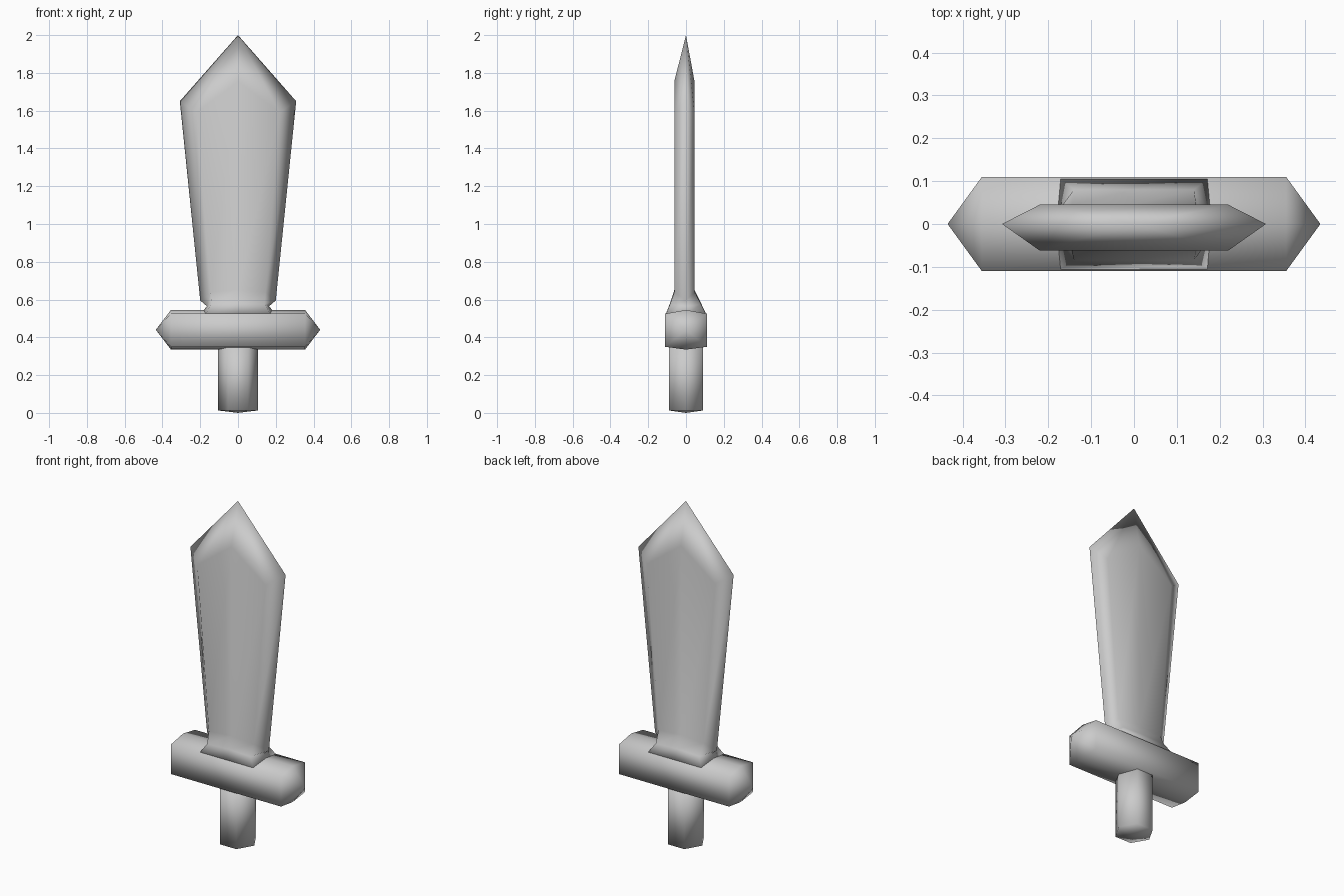
import bpy, bmesh, math

if "Cube" in bpy.data.objects:
    bpy.data.objects.remove(bpy.data.objects["Cube"])

steel = bpy.data.materials.new("plain_grey")
steel.diffuse_color = (0.6, 0.6, 0.6, 1)
steel.use_nodes = True
steel.node_tree.nodes["Principled BSDF"].inputs["Base Color"].default_value = steel.diffuse_color


def loft(name, rings, start=None, end=None):
    """Skin a list of point rings, closing each end with a fan to a point or a flat cap."""
    bm = bmesh.new()
    rows = [[bm.verts.new(p) for p in ring] for ring in rings]
    n = len(rows[0])
    for a, b in zip(rows, rows[1:]):
        for i in range(n):
            j = (i + 1) % n
            bm.faces.new((a[i], a[j], b[j], b[i]))
    for row, point in ((rows[0], start), (rows[-1], end)):
        if point is None:
            bm.faces.new(row)
        else:
            v = bm.verts.new(point)
            for i in range(n):
                bm.faces.new((row[i], row[(i + 1) % n], v))
    bmesh.ops.recalc_face_normals(bm, faces=bm.faces)
    for f in bm.faces:
        f.smooth = True
    mesh = bpy.data.meshes.new(name)
    bm.to_mesh(mesh)
    bm.free()
    mesh.materials.append(steel)
    ob = bpy.data.objects.new(name, mesh)
    bpy.context.collection.objects.link(ob)
    return ob


def blade_ring(edge, flat, front, back, z_edge, z_flat, z_mid):
    """Flattened section: a sharp edge each side and a broad face front and back."""
    return [(-edge, 0, z_edge), (-flat, -front, z_flat), (0, -front, z_mid),
            (flat, -front, z_flat), (edge, 0, z_edge), (flat, back, z_flat),
            (0, back, z_mid), (-flat, back, z_flat)]


# Blade, flaring at its root into the guard, with a pointed tip
loft("blade", [
    blade_ring(0.20, 0.175, 0.108, 0.108, 0.52, 0.52, 0.52),
    blade_ring(0.165, 0.14, 0.085, 0.08, 0.565, 0.575, 0.58),
    blade_ring(0.20, 0.145, 0.062, 0.045, 0.595, 0.64, 0.65),
    blade_ring(0.308, 0.22, 0.062, 0.045, 1.65, 1.59, 1.755),
], end=(0, 0, 2.0))

# Guard: six-sided bar with pyramid ends
section = [(0, 0.545), (0.11, 0.525), (0.11, 0.35),
           (0, 0.335), (-0.11, 0.35), (-0.11, 0.525)]
loft("guard", [[(x, y, z) for y, z in section] for x in (-0.355, 0.355)],
     start=(-0.435, 0, 0.44), end=(0.435, 0, 0.44))

# Six-sided handle with a shallow pointed base
loft("handle", [[(0.105 * math.cos(i * math.pi / 3), 0.105 * math.sin(i * math.pi / 3), z)
                 for i in range(6)] for z in (0.013, 0.36)],
     start=(0, 0, 0))
